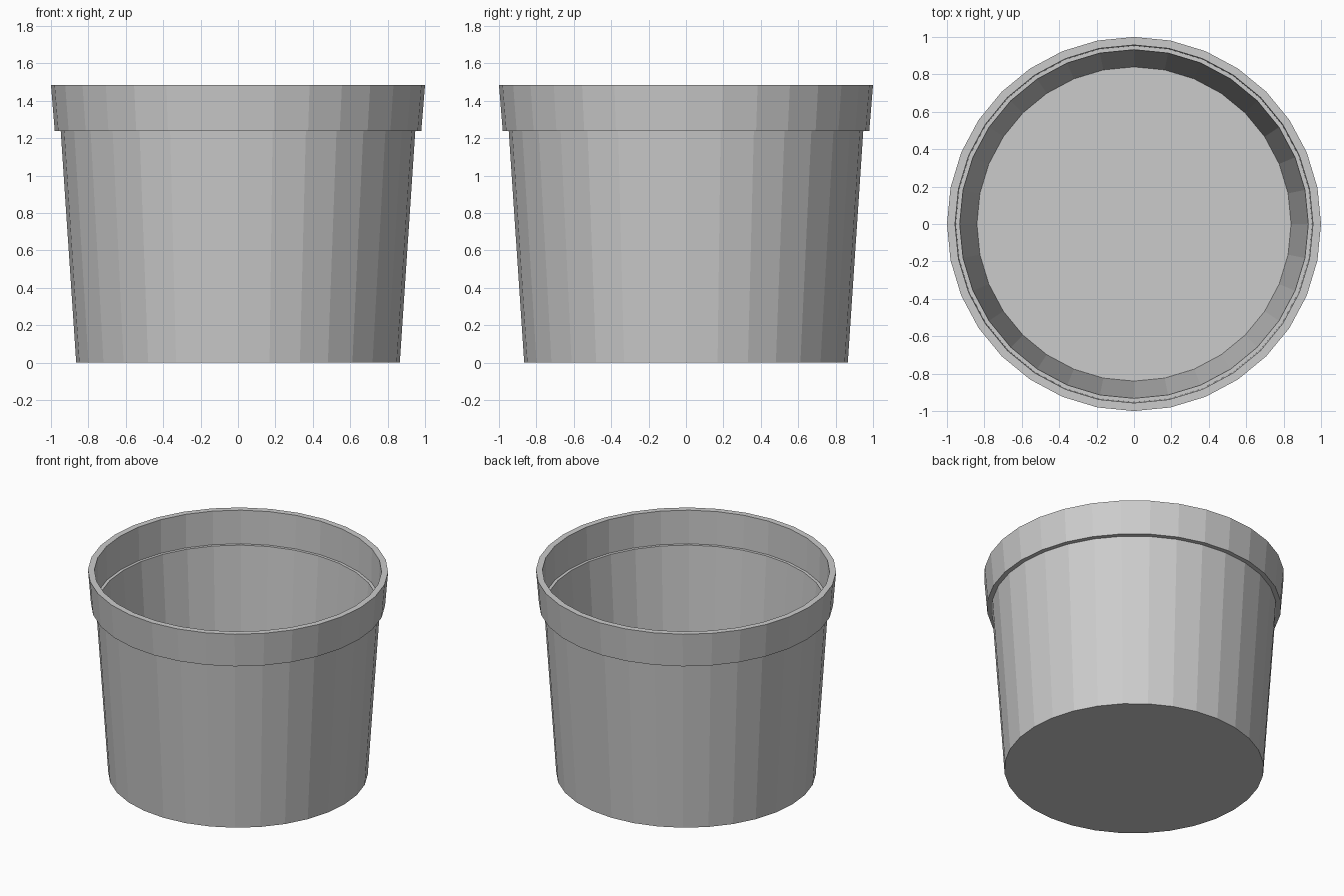
import bpy, bmesh
from math import cos, sin, tau

if "Cube" in bpy.data.objects:
    bpy.data.objects.remove(bpy.data.objects["Cube"])

SIDES = 32

# Closed wall profile (radius, z): outside bottom, up over the rim, down inside
PROFILE = [
    (0.865, 0.0), (0.948, 1.24),    # tapered outer wall
    (0.98, 1.24), (1.0, 1.485),     # collar
    (0.957, 1.485), (0.953, 1.24),  # inside of collar
    (0.932, 1.24), (0.84, 0.02),    # inner ledge, inner wall
]


def lathe(name, profile, sides):
    """Revolve a profile about z and cap its two ends."""
    bm = bmesh.new()
    rings = [[bm.verts.new((r * cos(tau * i / sides), r * sin(tau * i / sides), z))
              for i in range(sides)] for r, z in profile]
    for a, b in zip(rings, rings[1:]):
        for i in range(sides):
            j = (i + 1) % sides
            bm.faces.new((a[i], a[j], b[j], b[i]))
    bm.faces.new(rings[0][::-1])   # underside
    bm.faces.new(rings[-1])        # inside floor
    bmesh.ops.recalc_face_normals(bm, faces=bm.faces)
    mesh = bpy.data.meshes.new(name)
    bm.to_mesh(mesh)
    bm.free()
    obj = bpy.data.objects.new(name, mesh)
    bpy.context.collection.objects.link(obj)
    return obj


# Plant pot with collar and hollow inside
lathe("plant_pot", PROFILE, SIDES)
